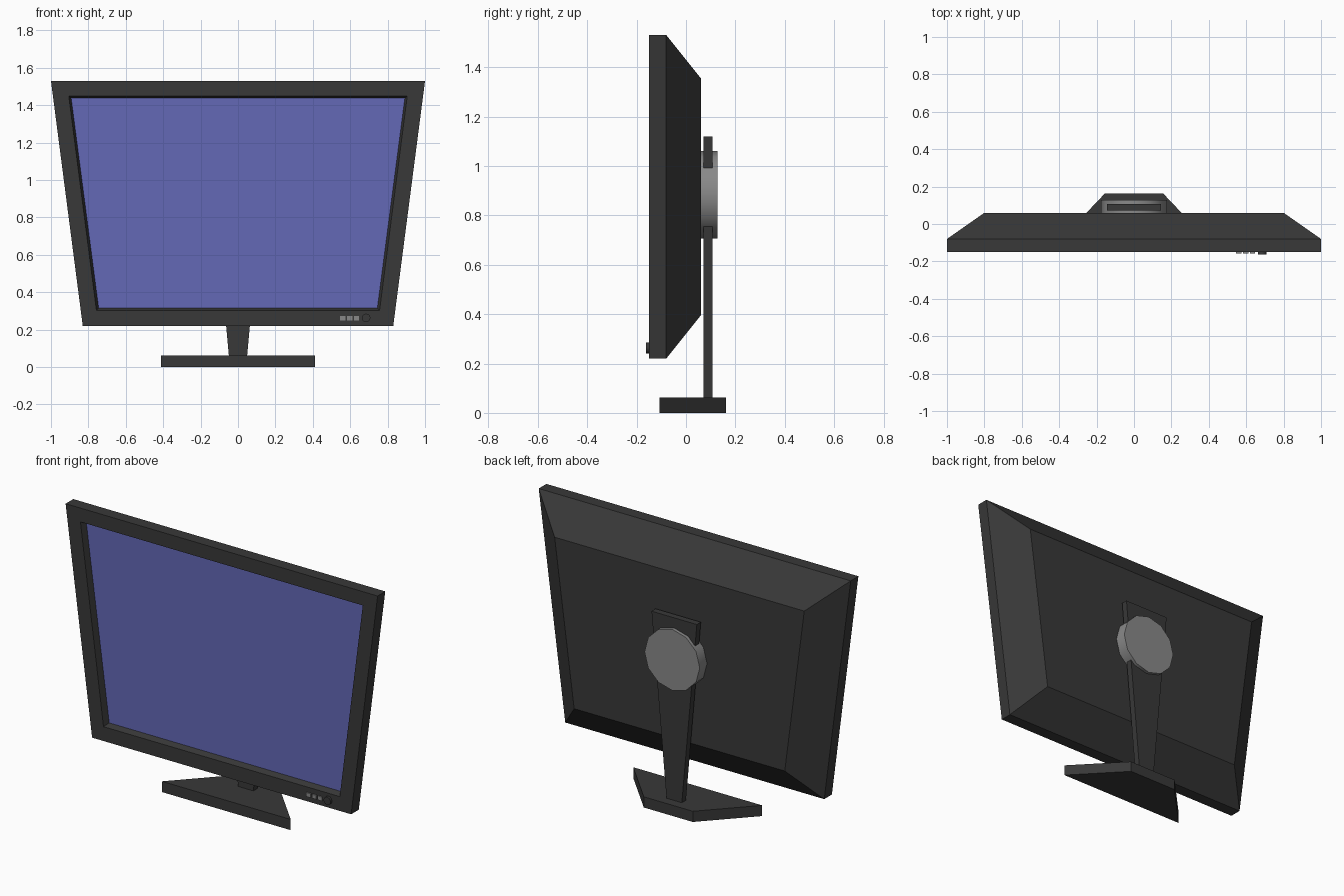
import bpy, bmesh, math
from mathutils import Matrix

if "Cube" in bpy.data.objects:
    bpy.data.objects.remove(bpy.data.objects["Cube"])


def material(name, rgb):
    m = bpy.data.materials.new(name)
    m.diffuse_color = (*rgb, 1)
    m.use_nodes = True
    m.node_tree.nodes["Principled BSDF"].inputs["Base Color"].default_value = m.diffuse_color
    return m


DARK = material("charcoal plastic", (0.040, 0.040, 0.040))
GREY = material("mid grey plastic", (0.25, 0.25, 0.25))
BLUE = material("screen blue", (0.125, 0.14, 0.47))


def finish(name, bm, mat):
    bmesh.ops.recalc_face_normals(bm, faces=bm.faces)
    me = bpy.data.meshes.new(name)
    bm.to_mesh(me)
    bm.free()
    me.materials.append(mat)
    ob = bpy.data.objects.new(name, me)
    bpy.context.collection.objects.link(ob)
    return ob


def trapezoid(y, top_half, top_z, bottom_half, bottom_z):
    return [(-top_half, y, top_z), (top_half, y, top_z),
            (bottom_half, y, bottom_z), (-bottom_half, y, bottom_z)]


def loft(name, rings, mat, cap_start=True):
    bm = bmesh.new()
    loops = [[bm.verts.new(p) for p in r] for r in rings]
    for a, b in zip(loops, loops[1:]):
        for i in range(len(a)):
            j = (i + 1) % len(a)
            bm.faces.new((a[i], a[j], b[j], b[i]))
    bm.faces.new(loops[-1])
    if cap_start:
        bm.faces.new(loops[0])
    return finish(name, bm, mat)


def disc(name, x, z, radius, y0, y1, sides, mat):
    bm = bmesh.new()
    bmesh.ops.create_cone(
        bm, cap_ends=True, segments=sides, radius1=radius, radius2=radius, depth=y1 - y0,
        matrix=Matrix.Translation((x, (y0 + y1) / 2, z)) @ Matrix.Rotation(math.pi / 2, 4, 'X'))
    ob = finish(name, bm, mat)
    for p in ob.data.polygons:
        p.use_smooth = True
    bpy.context.view_layer.objects.active = ob
    ob.select_set(True)
    bpy.ops.object.shade_smooth_by_angle(angle=math.radians(40))
    ob.select_set(False)
    return ob


# Cabinet: screen recess, bezel, rim and tapered back in one shell
screen_ring = trapezoid(-0.115, 0.892, 1.438, 0.745, 0.315)
loft("cabinet", [
    screen_ring,
    trapezoid(-0.15, 0.905, 1.45, 0.757, 0.303),
    trapezoid(-0.15, 1.0, 1.53, 0.83, 0.22),
    trapezoid(-0.08, 1.0, 1.53, 0.83, 0.22),
    trapezoid(0.06, 0.80, 1.355, 0.675, 0.395),
], DARK, cap_start=False)

# Screen panel closing the recess
bm = bmesh.new()
bm.faces.new([bm.verts.new(p) for p in reversed(screen_ring)])
screen = finish("screen", bm, BLUE)
if screen.data.polygons[0].normal.y > 0:
    screen.data.flip_normals()

# Control buttons
for i, x in enumerate((0.56, 0.597, 0.634)):
    loft(f"button_{i + 1}", [trapezoid(-0.157, 0.014, 0.273, 0.014, 0.25),
                             trapezoid(-0.145, 0.014, 0.273, 0.014, 0.25)], GREY).location.x = x
disc("power_button", 0.685, 0.263, 0.023, -0.163, -0.145, 12, DARK)

# Stand: tapered neck through a round hub
loft("neck", [trapezoid(0.071, 0.145, 1.12, 0.048, 0.05),
              trapezoid(0.108, 0.145, 1.12, 0.048, 0.05)], DARK)
disc("hub", 0, 0.884, 0.177, 0.058, 0.127, 12, GREY)

# Base: trapezoid slab, narrow at the back
outline = [(-0.413, -0.107), (0.413, -0.107), (0.157, 0.162), (-0.157, 0.162)]
loft("base", [[(x, y, z) for x, y in outline] for z in (0, 0.062)], DARK)
